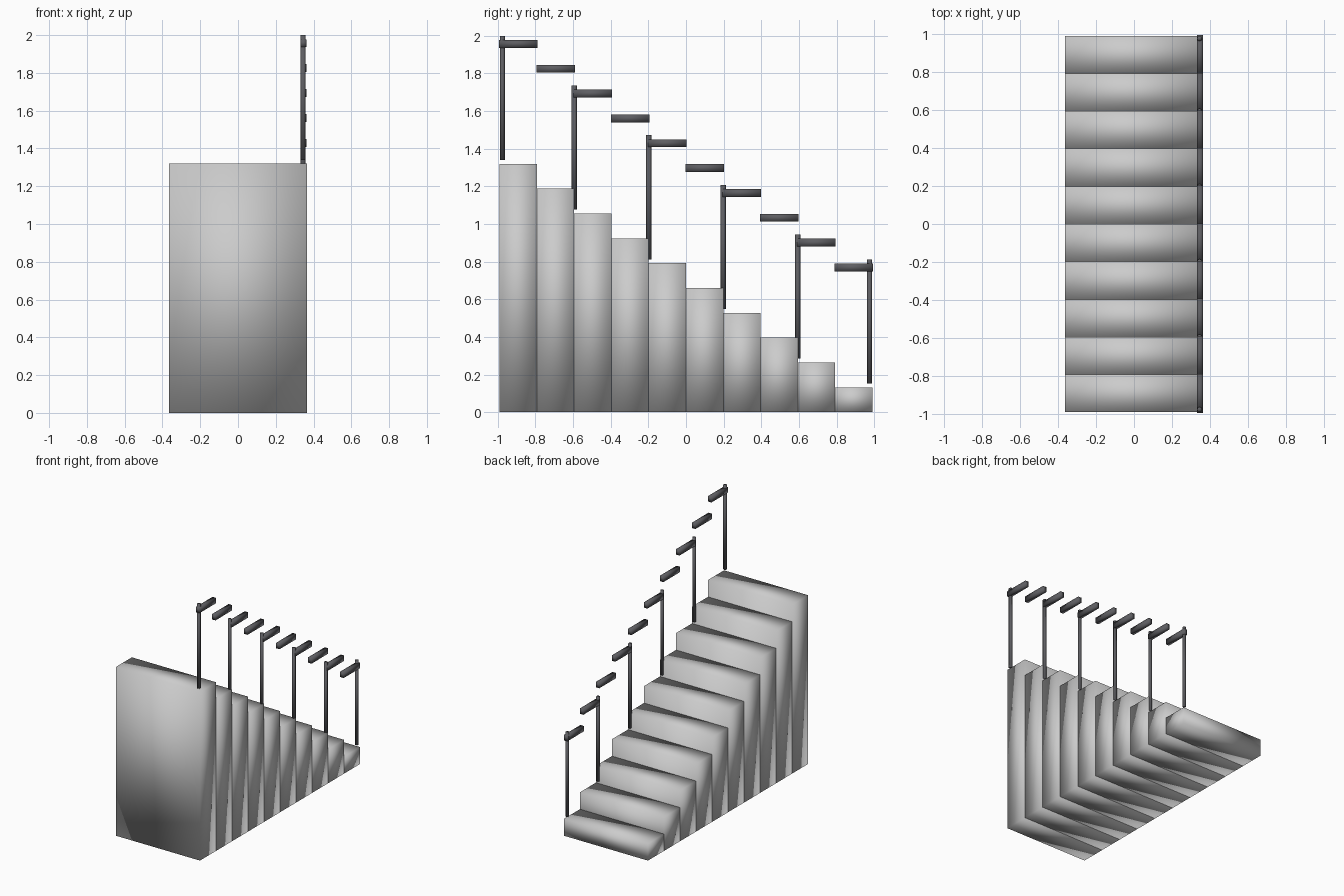
import bpy

if "Cube" in bpy.data.objects:
    bpy.data.objects.remove(bpy.data.objects["Cube"])

STEPS, RISE, TREAD, WIDTH = 10, 0.132, 0.198, 0.728
RAIL_X = 0.347

dark = bpy.data.materials.new("dark_metal")
dark.diffuse_color = (0.11, 0.11, 0.12, 1)
dark.use_nodes = True
dark.node_tree.nodes["Principled BSDF"].inputs["Base Color"].default_value = dark.diffuse_color


def finish(name, mat=None):
    ob = bpy.context.object
    ob.name = name
    if mat:
        ob.data.materials.append(mat)
    bpy.ops.object.shade_smooth()
    return ob


def box(name, loc, size, mat=None):
    bpy.ops.mesh.primitive_cube_add(size=1, location=loc)
    bpy.context.object.scale = size
    bpy.ops.object.transform_apply(location=False, rotation=False, scale=True)
    return finish(name, mat)


def height(i):
    return RISE * (STEPS - i)


def back_edge(i):
    return (i - STEPS / 2) * TREAD


for i in range(STEPS):
    h, y = height(i), back_edge(i) + TREAD / 2
    # solid step reaching the floor
    box(f"step_{i + 1}", (0, y, h / 2), (WIDTH, TREAD, h))
    # level handrail piece above each step
    box(f"handrail_{i + 1}", (RAIL_X, y, h + 0.637),
        (0.03, 0.205, 0.042), dark)

# posts on every second step edge, plus one at the foot
posts = [(0, back_edge(0) + 0.014)]
posts += [(i, back_edge(i)) for i in range(2, STEPS, 2)]
posts += [(STEPS - 1, back_edge(STEPS) - 0.014)]
for n, (i, y) in enumerate(posts):
    bpy.ops.mesh.primitive_cylinder_add(
        vertices=8, radius=0.0135, depth=0.66,
        location=(RAIL_X - 0.002, y, height(i) + 0.02 + 0.33))
    finish(f"post_{n + 1}", dark)
